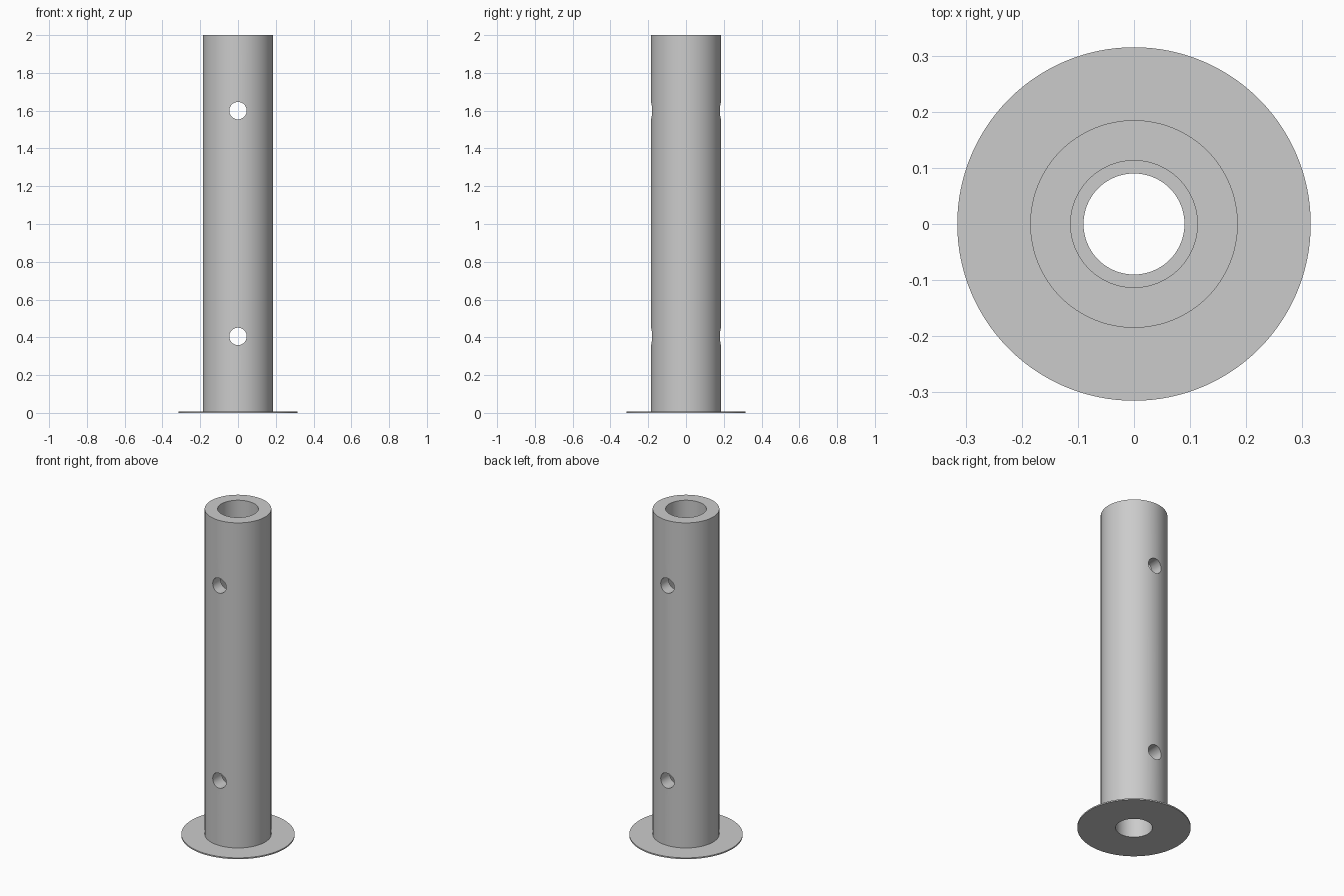
import bpy, bmesh, math

cube = bpy.data.objects.get("Cube")
if cube:
    bpy.data.objects.remove(cube, do_unlink=True)

SEGMENTS = 128

grey = bpy.data.materials.new("light_grey")
grey.use_nodes = True
colour = (0.6, 0.6, 0.6, 1)
grey.diffuse_color = colour
grey.node_tree.nodes["Principled BSDF"].inputs["Base Color"].default_value = colour


def lathe(name, profile):
    """Revolve a closed (radius, height) profile around z."""
    bm = bmesh.new()
    verts = [bm.verts.new((r, 0, z)) for r, z in profile]
    edges = [bm.edges.new((v, verts[i - 1])) for i, v in enumerate(verts)]
    bmesh.ops.spin(bm, geom=verts + edges, cent=(0, 0, 0), axis=(0, 0, 1),
                   angle=math.tau, steps=SEGMENTS, use_merge=True)
    bmesh.ops.remove_doubles(bm, verts=bm.verts, dist=1e-5)
    bmesh.ops.recalc_face_normals(bm, faces=bm.faces)
    mesh = bpy.data.meshes.new(name)
    bm.to_mesh(mesh)
    bm.free()
    mesh.materials.append(grey)
    obj = bpy.data.objects.new(name, mesh)
    bpy.context.collection.objects.link(obj)
    return obj


# Tube with a thin base flange, two sockets and a stop ring between them
outer, flange, flange_top = 0.185, 0.315, 0.008
lower_bore, upper_bore, stop = 0.102, 0.113, 0.09
tube = lathe("flanged_tube", [
    (lower_bore, 0), (flange, 0), (flange, flange_top), (outer, flange_top),
    (outer, 2), (upper_bore, 2), (upper_bore, 1.03), (stop, 1.03),
    (stop, 0.97), (lower_bore, 0.97)])

# Cross holes drilled front to back
for z in (0.405, 1.6):
    bpy.ops.mesh.primitive_cylinder_add(vertices=48, radius=0.046, depth=1,
                                        location=(0, 0, z),
                                        rotation=(math.pi / 2, 0, 0))
    drill = bpy.context.object
    drill.name = "hole_cutter"
    drill.hide_render = True
    drill.data.materials.append(grey)
    cut = tube.modifiers.new("cross_hole", "BOOLEAN")
    cut.operation = "DIFFERENCE"
    cut.solver = "EXACT"
    cut.object = drill
    bpy.context.view_layer.objects.active = tube
    bpy.ops.object.modifier_apply(modifier=cut.name)
    bpy.data.objects.remove(drill, do_unlink=True)

# Smooth round walls with crisp rims
bpy.ops.object.select_all(action="DESELECT")
tube.select_set(True)
bpy.context.view_layer.objects.active = tube
bpy.ops.object.shade_smooth_by_angle(angle=math.radians(30))
